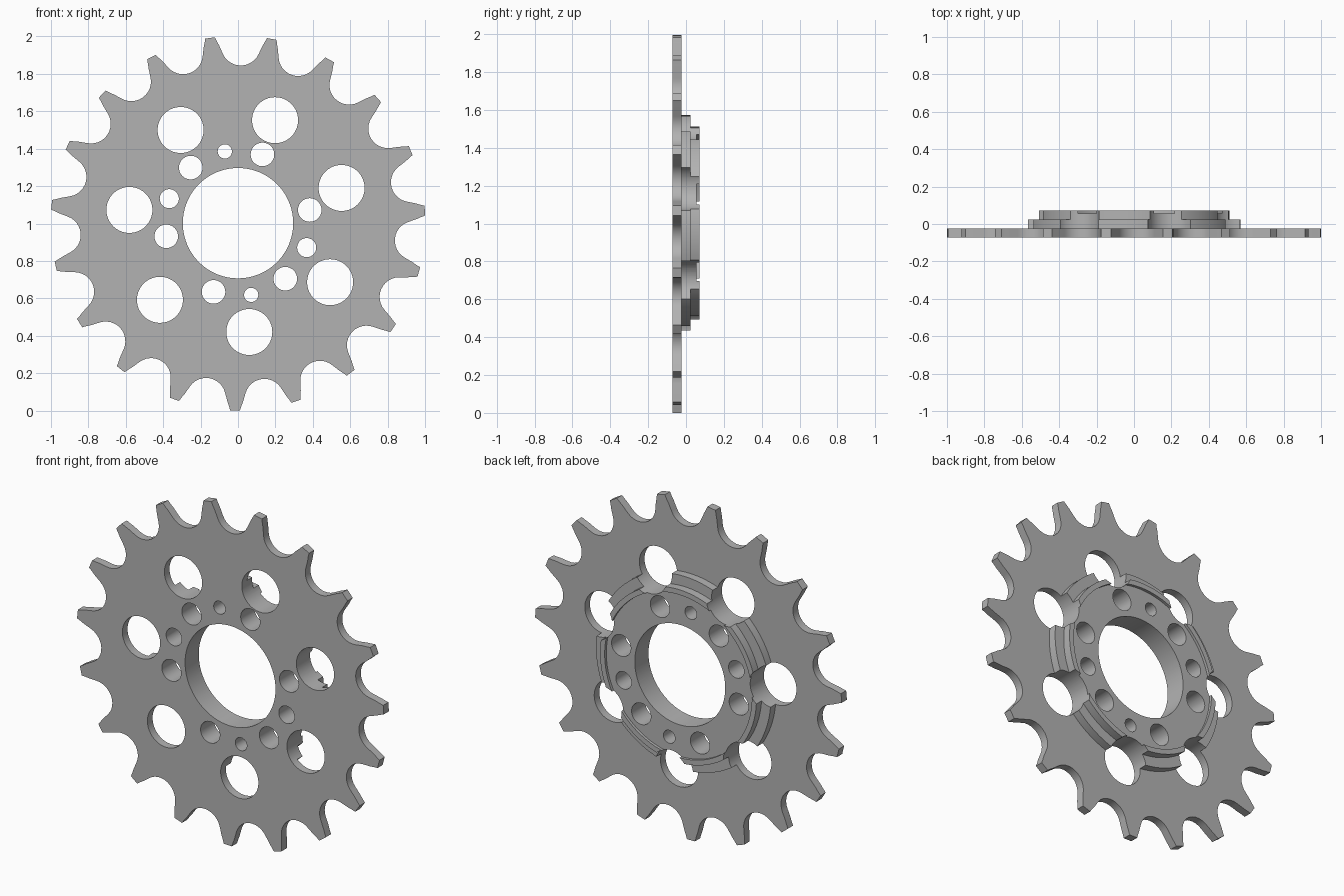
import bpy, bmesh
from math import sin, cos, pi, radians
from mathutils import Matrix, Vector

cube = bpy.data.objects.get("Cube")
if cube:
    bpy.data.objects.remove(cube, do_unlink=True)

CENTRE_Z = 1.002
TEETH = 19
TOOTH_ANGLE = radians(-90.9)
BORE, HOLE_RING = 0.295, 0.39
PLATE_FRONT, PLATE_BACK = -0.072, -0.024

steel = bpy.data.materials.new("grey steel")
steel.use_nodes = True
GREY = (0.45, 0.45, 0.45, 1)
steel.diffuse_color = GREY
steel.node_tree.nodes["Principled BSDF"].inputs["Base Color"].default_value = GREY


def finish(bm, name):
    bmesh.ops.recalc_face_normals(bm, faces=bm.faces)
    mesh = bpy.data.meshes.new(name)
    bm.to_mesh(mesh)
    bm.free()
    mesh.materials.append(steel)
    obj = bpy.data.objects.new(name, mesh)
    obj.location.z = CENTRE_Z
    bpy.context.collection.objects.link(obj)
    return obj


def polar(radius, angle, y=0):
    return Vector((radius * cos(angle), y, radius * sin(angle)))


def extrude_outline(bm, points, depth):
    face = bm.faces.new([bm.verts.new(p) for p in points])
    out = bmesh.ops.extrude_face_region(bm, geom=[face])
    moved = [v for v in out["geom"] if isinstance(v, bmesh.types.BMVert)]
    bmesh.ops.translate(bm, verts=moved, vec=(0, depth, 0))


# Toothed plate: one valley (roller seat plus two flanks) repeated round
seat = [(0.105 * sin(a), 0.948 - 0.105 * cos(a))
        for a in (radians(d) for d in range(-66, 67, 11))]
flank = [(0.1155, 0.948), (0.128, 0.97), (0.139, 0.992)]
valley = [(-t, r) for t, r in reversed(flank)] + seat + flank
outline = []
for i in range(TEETH):
    a = TOOTH_ANGLE + (i + 0.5) * 2 * pi / TEETH
    out, side = polar(1, a), polar(1, a + pi / 2)
    outline += [out * r + side * t + Vector((0, PLATE_FRONT, 0)) for t, r in valley]
bm = bmesh.new()
extrude_outline(bm, outline, PLATE_BACK - PLATE_FRONT)
sprocket = finish(bm, "sprocket_plate")

# Stepped hub with a raised rim, turned about the y axis
profile = [(0, -0.05), (0.57, -0.05), (0.57, 0.024), (0.51, 0.024), (0.51, 0.072),
           (0.48, 0.072), (0.48, 0.056), (0, 0.056)]
bm = bmesh.new()
verts = [bm.verts.new((r, y, 0)) for r, y in profile]
edges = [bm.edges.new(pair) for pair in zip(verts, verts[1:])]
bmesh.ops.spin(bm, geom=verts + edges, cent=(0, 0, 0), axis=(0, 1, 0),
               angle=2 * pi, steps=128, use_duplicate=False)
bmesh.ops.remove_doubles(bm, verts=bm.verts, dist=0.0001)
hub = finish(bm, "stepped_hub")

# Drills for the bore, lightening holes, bolt holes and pin holes
bm = bmesh.new()


def drill(radius, ring=0, angle=0, segments=48):
    centre = polar(ring, radians(angle), -0.2)
    points = [centre + polar(radius, 2 * pi * i / segments) for i in range(segments)]
    extrude_outline(bm, points, 0.4)


drill(BORE, segments=96)
for i in range(7):
    drill(0.123, 0.585, 70.2 + i * 360 / 7, 64)
for i in range(6):
    drill(0.063, HOLE_RING, 10.4 + i * 60)
for i in range(2):
    drill(0.038, HOLE_RING, 100.4 + i * 180)
    drill(0.051, HOLE_RING, 160.4 + i * 180)
drills = finish(bm, "hole_drills")

# Join hub to plate, cut the holes through both, then bake
for other, operation in ((hub, "UNION"), (drills, "DIFFERENCE")):
    mod = sprocket.modifiers.new(operation.lower(), "BOOLEAN")
    mod.object, mod.operation, mod.solver = other, operation, "EXACT"
    other.hide_render = True
bpy.context.view_layer.objects.active = sprocket
bpy.ops.object.select_all(action="DESELECT")
sprocket.select_set(True)
for mod in list(sprocket.modifiers):
    bpy.ops.object.modifier_apply(modifier=mod.name)
for helper in (hub, drills):
    bpy.data.objects.remove(helper, do_unlink=True)
sprocket.name = "sprocket"
bpy.ops.object.shade_smooth_by_angle(angle=radians(30))
